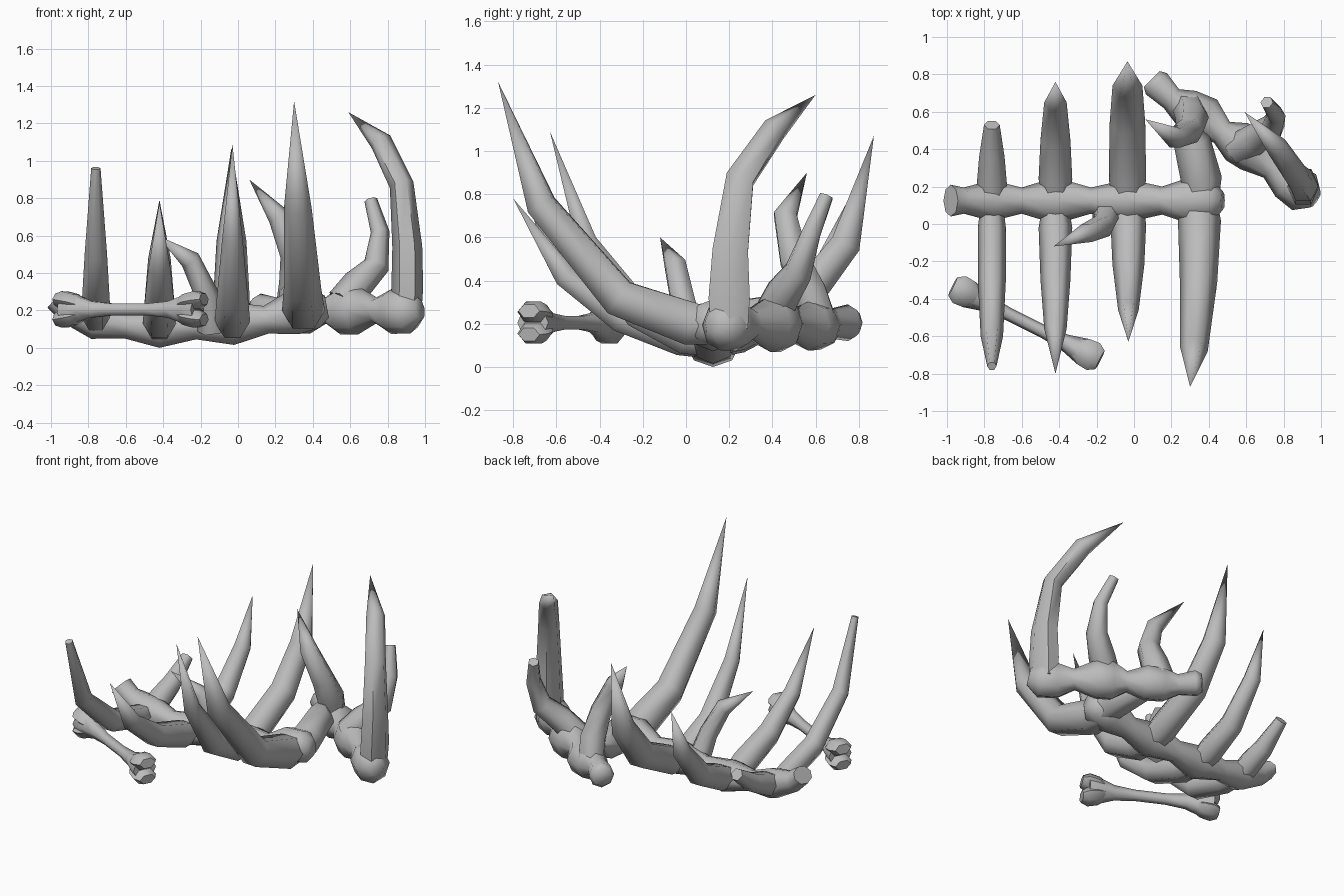
import bpy, bmesh, math
from mathutils import Vector

if "Cube" in bpy.data.objects:
    bpy.data.objects.remove(bpy.data.objects["Cube"])

bone_grey = bpy.data.materials.new("bone_grey")
bone_grey.use_nodes = True
bone_grey.diffuse_color = (0.5, 0.5, 0.5, 1)
bone_grey.node_tree.nodes["Principled BSDF"].inputs["Base Color"].default_value = (0.5, 0.5, 0.5, 1)


def tube(name, path, widths, heights=None, sides=6, hint=(0, 0, 1)):
    """Loft a polygon section along a path; width is across the hint direction."""
    heights = heights or widths
    pts = [Vector(p) for p in path]
    bm = bmesh.new()
    rings = []
    for i, p in enumerate(pts):
        before, after = pts[max(i - 1, 0)], pts[min(i + 1, len(pts) - 1)]
        tangent = Vector()
        if before != p:
            tangent += (p - before).normalized()
        if after != p:
            tangent += (after - p).normalized()
        tangent.normalize()
        side = Vector(hint).cross(tangent).normalized()
        up = tangent.cross(side)
        ring = []
        for k in range(sides):
            a = math.tau * k / sides
            ring.append(bm.verts.new(p + side * math.cos(a) * widths[i] + up * math.sin(a) * heights[i]))
        rings.append(ring)
    for a, b in zip(rings, rings[1:]):
        for k in range(sides):
            n = (k + 1) % sides
            bm.faces.new((a[k], a[n], b[n], b[k]))
    bm.faces.new(rings[0][::-1])
    bm.faces.new(rings[-1])
    bmesh.ops.remove_doubles(bm, verts=bm.verts, dist=0.0005)
    bmesh.ops.recalc_face_normals(bm, faces=bm.faces)
    mesh = bpy.data.meshes.new(name)
    bm.to_mesh(mesh)
    bm.free()
    mesh.materials.append(bone_grey)
    obj = bpy.data.objects.new(name, mesh)
    bpy.context.collection.objects.link(obj)
    bpy.ops.object.select_all(action='DESELECT')
    obj.select_set(True)
    bpy.context.view_layer.objects.active = obj
    bpy.ops.object.shade_smooth_by_angle(angle=math.radians(62))
    return obj


def cross_rib(name, x, path, radii):
    """Rib lying in a plane across the spine, path given as (y, z)."""
    tube(name, [(x, y, z) for y, z in path], radii, hint=(0, -0.3, 1))


# Long sagging spine with a swelling at every rib pair
spine = [(-.98, .26), (-.91, .2), (-.76, .145), (-.6, .12), (-.42, .105), (-.23, .12),
         (-.03, .13), (.15, .15), (.3, .19), (.42, .21), (.475, .22)]
tube("main_spine", [(x, .125, z) for x, z in spine],
     [.085, .07, .11, .07, .125, .07, .115, .075, .125, .11, .05],
     [.06, .07, .1, .07, .105, .075, .115, .075, .12, .105, .06], sides=8)

# Rib pairs of the long spine
cross_rib("front_rib_1", -.76, [(.1, .14), (-.02, .16), (-.3, .24), (-.6, .5), (-.76, .96)],
          [.06, .075, .075, .06, .025])
cross_rib("front_rib_2", -.42, [(.1, .1), (-.02, .13), (-.3, .23), (-.56, .42), (-.8, .78)],
          [.07, .09, .08, .06, 0])
cross_rib("front_rib_3", -.03, [(.1, .12), (0, .14), (-.22, .25), (-.46, .58), (-.63, 1.09)],
          [.08, .095, .085, .055, 0])
tube("front_rib_4", [(.35, .14, .18), (.35, .02, .2), (.345, -.31, .32), (.32, -.67, .75), (.3, -.87, 1.32)],
     [.09, .115, .1, .075, 0], hint=(0, -.3, 1))
cross_rib("back_rib_1", -.76, [(.12, .14), (.22, .18), (.36, .24), (.53, .36)], [.075, .08, .068, .042])
cross_rib("back_rib_2", -.42, [(.12, .1), (.24, .14), (.45, .24), (.65, .48), (.76, .79)],
          [.07, .09, .08, .06, 0])
cross_rib("back_rib_3", -.035, [(.12, .12), (.24, .16), (.54, .31), (.74, .57), (.87, 1.07)],
          [.08, .1, .095, .08, 0])
tube("back_rib_4", [(.36, .1, .19), (.36, .24, .21), (.31, .44, .25), (.25, .57, .3)], [.09, .11, .1, .03])

# Short curled rib on the long spine
tube("curled_rib", [(-.14, .07, .1), (-.165, -.01, .28), (-.255, -.05, .47), (-.43, -.12, .6)],
     [.08, .065, .055, 0], hint=(0, 1, 0))

# Shorter spine at the back corner, with three swollen joints
tube("short_spine", [(.095, .775, .205), (.12, .75, .205), (.2, .67, .2), (.28, .62, .19), (.38, .57, .19),
                     (.47, .49, .2), (.55, .44, .2), (.64, .39, .2), (.74, .3, .2), (.82, .23, .195),
                     (.91, .17, .195), (.97, .13, .21)],
     [.06, .08, .065, .105, .115, .07, .115, .12, .07, .105, .115, .05],
     [.06, .085, .07, .11, .115, .07, .13, .13, .07, .12, .12, .06], sides=8)
tube("tall_rib", [(.9, .2, .18), (.905, .2, .32), (.905, .205, .54), (.875, .25, .87), (.765, .41, 1.1), (.59, .6, 1.26)],
     [.08, .085, .08, .065, .06, 0], [.1, .11, .095, .075, .06, 0], hint=(0, 1, 0))
tube("blunt_rib", [(.56, .4, .24), (.64, .45, .34), (.74, .52, .44), (.76, .58, .62), (.71, .65, .79)],
     [.09, .085, .07, .05, .035], hint=(0, 1, 0))
tube("hooked_rib", [(.29, .62, .2), (.31, .57, .35), (.3, .5, .5), (.22, .46, .7), (.06, .56, .9)],
     [.09, .09, .075, .06, 0], hint=(0, 1, 0))

# Loose long bone with a notched knuckle at each end
centre, axis = Vector((-.575, -.53, .205)), Vector((.72, -.36, 0)).normalized()
along = [-.4, -.34, -.23, -.1, .1, .23, .34, .4]
tube("loose_bone_shaft", [centre + axis * t for t in along],
     [.08, .075, .045, .035, .035, .045, .075, .08], [.1, .09, .05, .036, .036, .05, .09, .1])
for end in (-1, 1):
    for lift in (-1, 1):
        tube("loose_bone_knuckle",
             [centre + axis * end * t + Vector((0, 0, lift * h)) for t, h in
              ((.28, .02), (.34, .04), (.4, .05), (.44, .055))],
             [.04, .075, .08, .055], [.035, .05, .055, .035])
